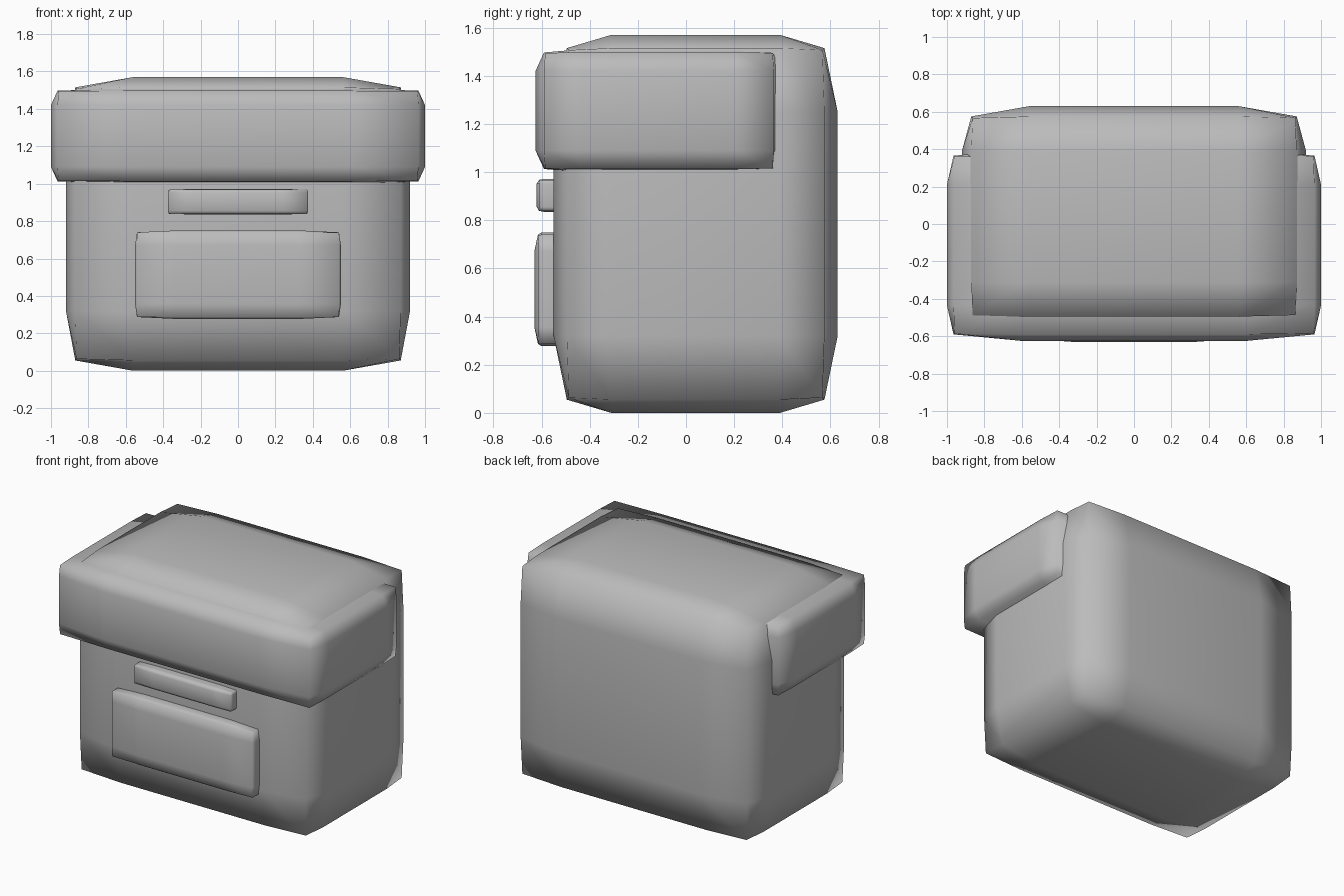
import bpy
import bmesh
from mathutils import Vector

cube = bpy.data.objects.get("Cube")
if cube:
    bpy.data.objects.remove(cube, do_unlink=True)

grey = bpy.data.materials.new("plain grey")
grey.use_nodes = True
colour = (0.5, 0.5, 0.5, 1)
grey.diffuse_color = colour
grey.node_tree.nodes["Principled BSDF"].inputs["Base Color"].default_value = colour


def soft_box(name, low, high, inset, pull):
    """Box cut in three each way; its edges and corners are drawn inwards."""
    low, high = Vector(low), Vector(high)
    bm = bmesh.new()
    bmesh.ops.create_cube(bm, size=2)
    bmesh.ops.subdivide_edges(bm, edges=bm.edges[:], cuts=2, use_grid_fill=True)
    for v in bm.verts:
        outer = [abs(c) > 0.9 for c in v.co]
        # face centres stay put, edges move in, corners slightly more
        amount = (0, 0, 1, 1.15)[sum(outer)]
        for i in range(3):
            shift = pull[i] * amount if outer[i] else inset[i]
            v.co[i] = high[i] - shift if v.co[i] > 0 else low[i] + shift
    for f in bm.faces:
        f.smooth = True
    mesh = bpy.data.meshes.new(name)
    bm.to_mesh(mesh)
    bm.free()
    mesh.materials.append(grey)
    obj = bpy.data.objects.new(name, mesh)
    bpy.context.collection.objects.link(obj)
    return obj


# Main rounded body
soft_box("body", (-0.92, -0.55, 0), (0.92, 0.63, 1.57),
         (0.36, 0.24, 0.32), (0.05, 0.055, 0.055))
# Wide band around the front and sides, its back end sunk in the body
soft_box("upper_band", (-1, -0.625, 1.0), (1, 0.4, 1.51),
         (0.4, 0.19, 0.09), (0.035, 0.035, 0.013))
# Front details
soft_box("handle", (-0.375, -0.62, 0.835), (0.375, -0.48, 0.972),
         (0.14, 0.03, 0.02), (0.005, 0.01, 0.004))
soft_box("front_pocket", (-0.55, -0.63, 0.277), (0.55, -0.48, 0.75),
         (0.22, 0.03, 0.08), (0.01, 0.015, 0.01))
